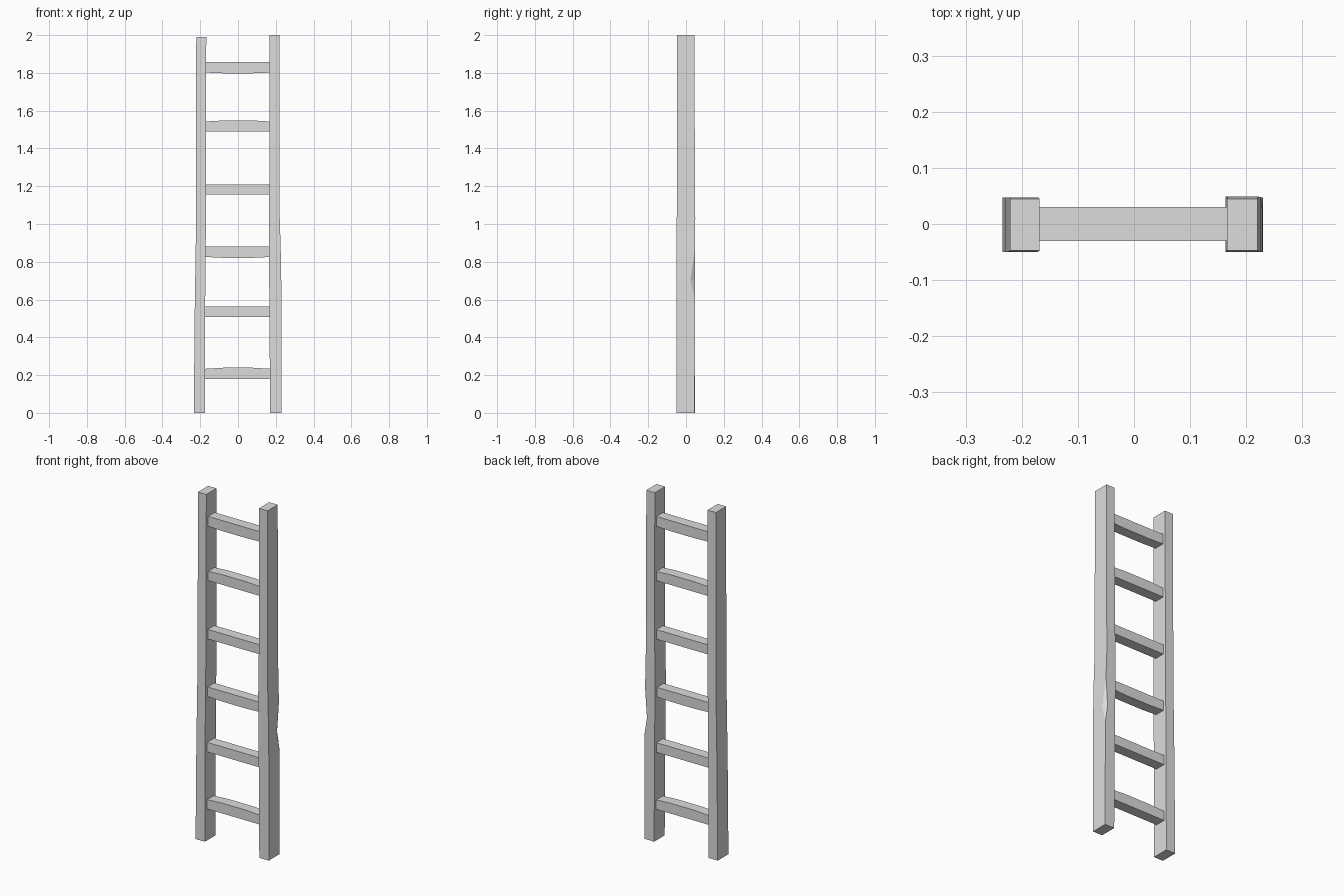
import bpy
import bmesh

cube = bpy.data.objects.get("Cube")
if cube:
    bpy.data.objects.remove(cube, do_unlink=True)

grey = bpy.data.materials.new("plain_grey")
grey.use_nodes = True
colour = (0.72, 0.72, 0.72, 1)
grey.diffuse_color = colour
grey.node_tree.nodes["Principled BSDF"].inputs["Base Color"].default_value = colour


def loft(name, rings):
    """Skin a list of point rings and cap both ends."""
    bm = bmesh.new()
    rows = [[bm.verts.new(p) for p in ring] for ring in rings]
    count = len(rows[0])
    for a, b in zip(rows, rows[1:]):
        for i in range(count):
            j = (i + 1) % count
            bm.faces.new((a[i], a[j], b[j], b[i]))
    bm.faces.new(rows[0])
    bm.faces.new(rows[-1])
    bmesh.ops.remove_doubles(bm, verts=bm.verts, dist=0.0001)
    bmesh.ops.recalc_face_normals(bm, faces=bm.faces)
    mesh = bpy.data.meshes.new(name)
    bm.to_mesh(mesh)
    bm.free()
    mesh.materials.append(grey)
    obj = bpy.data.objects.new(name, mesh)
    bpy.context.collection.objects.link(obj)
    return obj


def rail(name, sections):
    """Upright from (z, x0, x1, y0, y1, chip) sections; chip cuts the outer back corner."""
    rings = []
    for z, x0, x1, y0, y1, chip in sections:
        rings.append([(x0, y0, z), (x1, y0, z), (x1, y1 - chip, z),
                      (x1 - chip * 0.6, y1, z), (x0, y1, z)])
    return loft(name, rings)


def rung(name, z0, z1, sag, crown):
    """Crossbar with a slightly bent middle on its lower or upper face."""
    rings = []
    for x, bend in ((-0.18, 0), (-0.08, 1), (0.08, 1), (0.18, 0)):
        low, high = z0 - sag * bend, z1 + crown * bend
        rings.append([(x, -0.03, low), (x, 0.03, low), (x, 0.03, high), (x, -0.03, high)])
    return loft(name, rings)


# Worn uprights
rail("right_rail", [
    (0, -0.234, -0.175, -0.05, 0.047, 0),
    (0.55, -0.229, -0.174, -0.05, 0.047, 0),
    (1.0, -0.222, -0.17, -0.049, 0.047, 0),
    (1.99, -0.221, -0.168, -0.047, 0.045, 0),
])
rail("left_rail", [
    (0, 0.17, 0.23, -0.05, 0.046, 0),
    (0.6, 0.166, 0.23, -0.05, 0.047, 0),
    (0.7, 0.165, 0.229, -0.05, 0.047, 0.024),
    (0.87, 0.163, 0.226, -0.05, 0.048, 0),
    (1.03, 0.163, 0.221, -0.049, 0.049, 0),
    (1.25, 0.167, 0.221, -0.048, 0.047, 0),
    (2.0, 0.166, 0.22, -0.047, 0.045, 0),
])

# Six rungs, bottom to top
rungs = [
    (0.18, 0.233, 0, 0.006),
    (0.507, 0.562, 0, 0),
    (0.826, 0.88, 0.005, 0),
    (1.155, 1.21, 0, 0),
    (1.49, 1.542, 0, 0.006),
    (1.802, 1.858, 0.004, 0),
]
for i, spec in enumerate(rungs, 1):
    rung(f"rung_{i}", *spec)
